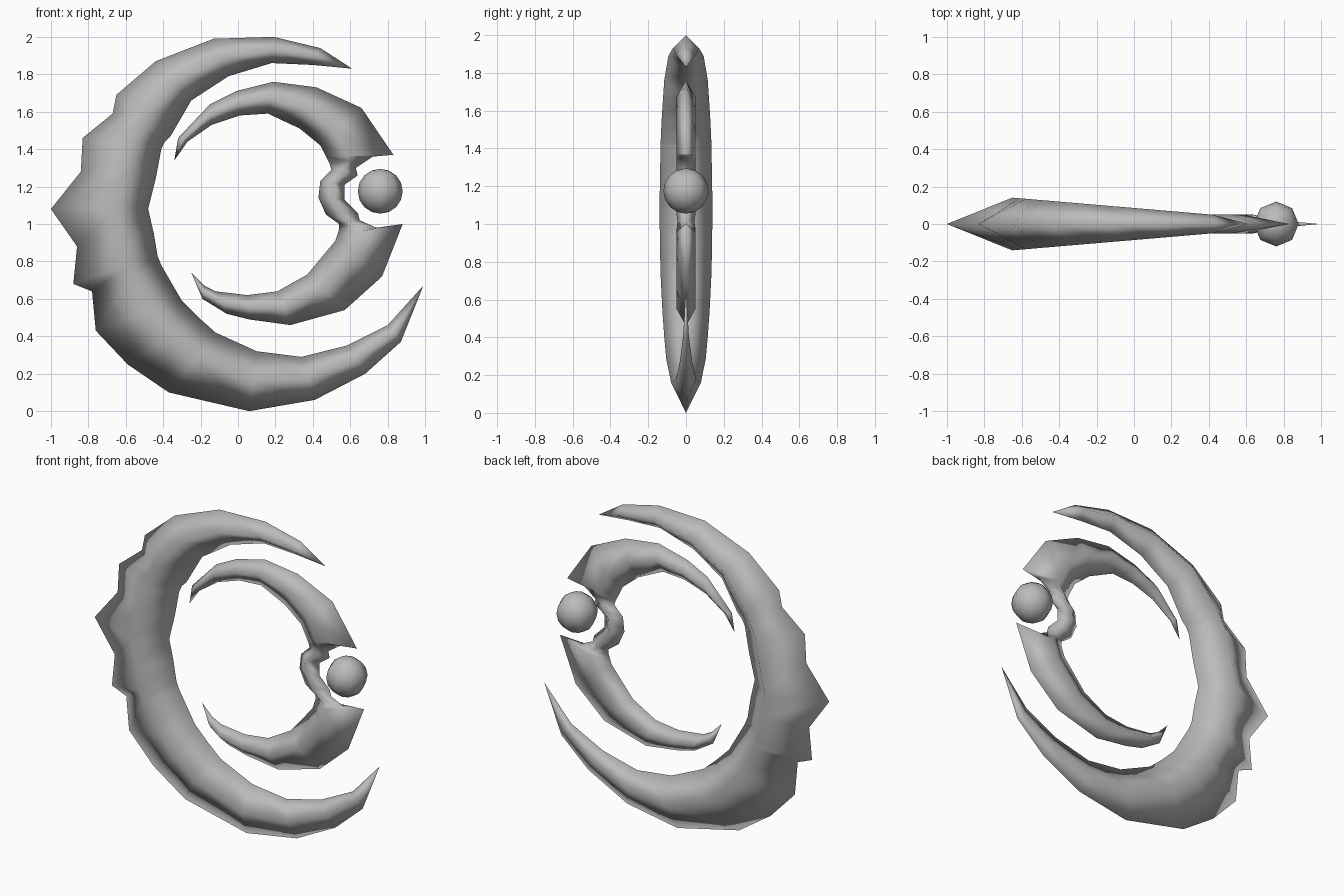
import bpy
import bmesh
from mathutils import Vector

default_cube = bpy.data.objects.get("Cube")
if default_cube:
    bpy.data.objects.remove(default_cube, do_unlink=True)

# One plain grey for the whole emblem
grey = bpy.data.materials.new("plain grey")
grey.use_nodes = True
grey.diffuse_color = (0.5, 0.5, 0.5, 1)
grey.node_tree.nodes["Principled BSDF"].inputs["Base Color"].default_value = grey.diffuse_color


def finish(bm, name):
    """Turn a bmesh into a smooth shaded grey object."""
    bmesh.ops.recalc_face_normals(bm, faces=bm.faces)
    for face in bm.faces:
        face.smooth = True
    mesh = bpy.data.meshes.new(name)
    bm.to_mesh(mesh)
    bm.free()
    mesh.materials.append(grey)
    obj = bpy.data.objects.new(name, mesh)
    bpy.context.collection.objects.link(obj)
    return obj


def blade(name, start_tip, stations, end_tip, ridge_limit, half_thickness):
    """Loft a diamond section along (inner edge, outer edge) stations, closed by two pointed tips."""
    bm = bmesh.new()

    def vertex(point, y=0.0):
        return bm.verts.new((point.x, y, point.y))

    loops = []
    for inner, outer in stations:
        inner, outer = Vector(inner), Vector(outer)
        across = outer - inner
        width = across.length
        ridge = inner + across.normalized() * min(width / 2, ridge_limit)
        depth = half_thickness(ridge, width)
        loops.append([vertex(inner), vertex(ridge, -depth), vertex(outer), vertex(ridge, depth)])

    for loop, following in zip(loops, loops[1:]):
        for i in range(4):
            j = (i + 1) % 4
            bm.faces.new((loop[i], loop[j], following[j], following[i]))
    for tip, loop in ((start_tip, loops[0]), (end_tip, loops[-1])):
        point = vertex(Vector(tip))
        for i in range(4):
            bm.faces.new((point, loop[i], loop[(i + 1) % 4]))
    return finish(bm, name)


# Large crescent: thick on its spiked back, thinning evenly towards the tips
upper_arm = [
    ((0.40, 1.85), (0.44, 1.94)),
    ((0.18, 1.86), (0.19, 2.0)),
    ((-0.05, 1.79), (-0.13, 1.99)),
    ((-0.25, 1.66), (-0.44, 1.87)),
    ((-0.36, 1.47), (-0.65, 1.69)),
]
spiked_back = [
    ((-0.39, 1.44), (-0.67, 1.59)),
    ((-0.41, 1.40), (-0.83, 1.46)),
    ((-0.44, 1.24), (-0.84, 1.28)),
    ((-0.48, 1.08), (-1.0, 1.08)),
    ((-0.45, 0.95), (-0.86, 0.88)),
    ((-0.43, 0.83), (-0.88, 0.68)),
    ((-0.41, 0.78), (-0.78, 0.64)),
]
lower_arm = [
    ((-0.30, 0.59), (-0.76, 0.43)),
    ((-0.21, 0.50), (-0.59, 0.25)),
    ((-0.12, 0.42), (-0.37, 0.10)),
    ((0.10, 0.32), (0.06, 0.0)),
    ((0.34, 0.29), (0.41, 0.06)),
    ((0.58, 0.35), (0.68, 0.20)),
    ((0.80, 0.46), (0.87, 0.37)),
]
blade("large_crescent", (0.61, 1.83), upper_arm + spiked_back + lower_arm, (0.99, 0.67),
      ridge_limit=0.17,
      half_thickness=lambda ridge, width: 0.14 - 0.085 * (ridge.x + 0.64))

# Small crescent: two claws joined by a narrow clasp that curls around the ball
upper_claw = [
    ((-0.27, 1.44), (-0.32, 1.46)),
    ((-0.14, 1.53), (-0.15, 1.64)),
    ((0.01, 1.58), (-0.01, 1.71)),
    ((0.16, 1.59), (0.19, 1.76)),
    ((0.33, 1.51), (0.42, 1.73)),
    ((0.44, 1.42), (0.66, 1.62)),
    ((0.47, 1.36), (0.83, 1.37)),
    ((0.49, 1.32), (0.72, 1.36)),
]
clasp = [
    ((0.50, 1.29), (0.63, 1.30)),
    ((0.47, 1.26), (0.64, 1.26)),
    ((0.44, 1.23), (0.57, 1.21)),
    ((0.43, 1.14), (0.57, 1.13)),
    ((0.47, 1.05), (0.64, 1.06)),
    ((0.54, 1.00), (0.65, 1.02)),
]
lower_claw = [
    ((0.54, 0.97), (0.74, 0.98)),
    ((0.53, 0.94), (0.88, 1.0)),
    ((0.52, 0.91), (0.77, 0.72)),
    ((0.37, 0.73), (0.57, 0.54)),
    ((0.21, 0.64), (0.28, 0.46)),
    ((0.05, 0.62), (0.06, 0.49)),
    ((-0.12, 0.64), (-0.06, 0.52)),
    ((-0.18, 0.67), (-0.19, 0.60)),
]
blade("small_crescent", (-0.34, 1.34), upper_claw + clasp + lower_claw, (-0.25, 0.74),
      ridge_limit=0.11,
      half_thickness=lambda ridge, width: min(0.05, 0.4 * width))

# Faceted ball held between the claws
ball_mesh = bmesh.new()
bmesh.ops.create_uvsphere(ball_mesh, u_segments=8, v_segments=8, radius=0.12)
ball = finish(ball_mesh, "ball")
ball.location = (0.76, 0, 1.175)
